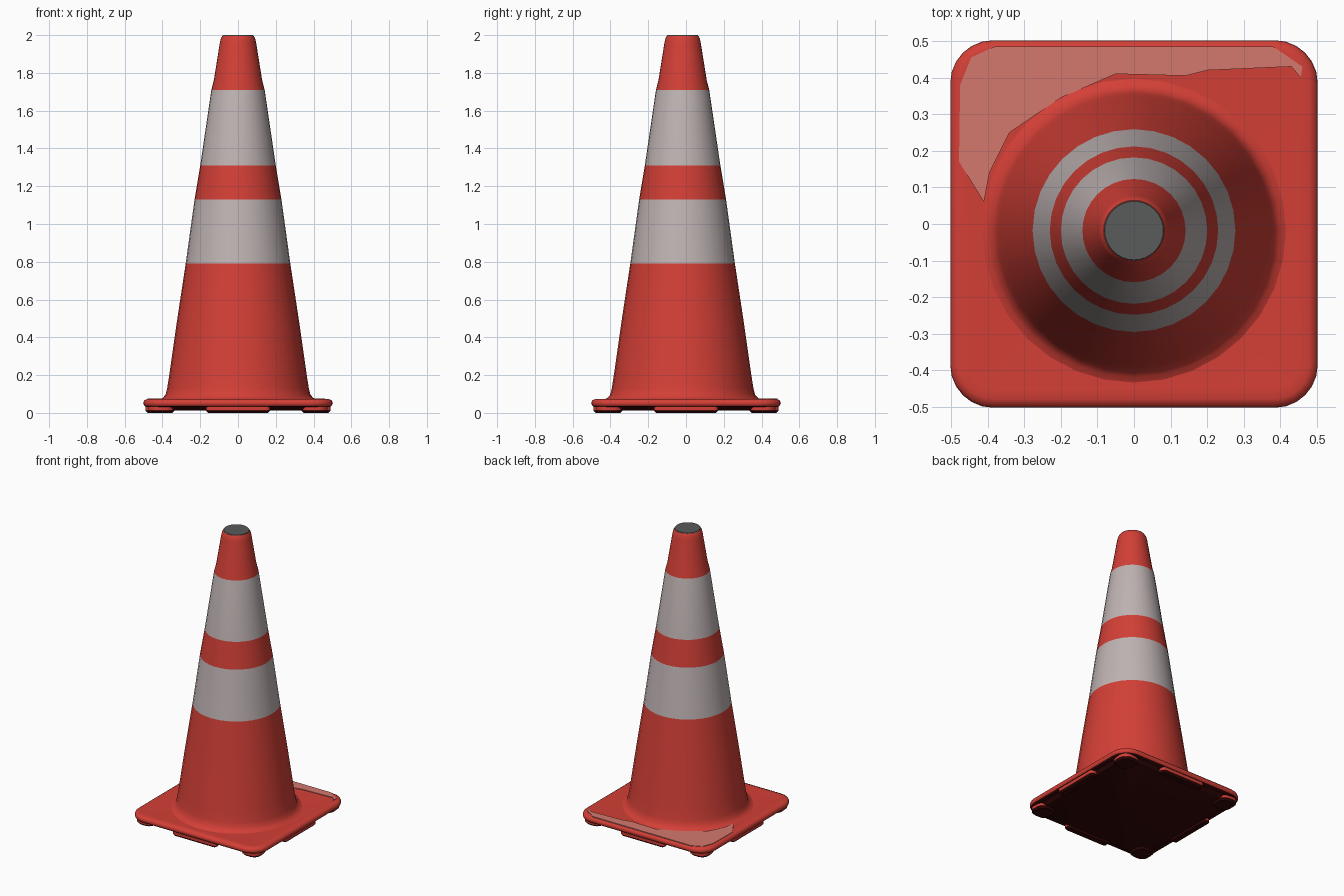
import bpy, bmesh, math

if "Cube" in bpy.data.objects:
    bpy.data.objects.remove(bpy.data.objects["Cube"])


def material(name, rgb):
    m = bpy.data.materials.new(name)
    m.diffuse_color = (*rgb, 1)
    m.use_nodes = True
    m.node_tree.nodes["Principled BSDF"].inputs["Base Color"].default_value = m.diffuse_color
    return m


RED = material("cone_red", (0.65, 0.05, 0.037))
WHITE = material("stripe_grey_white", (0.52, 0.45, 0.45))
GREY = material("cap_grey", (0.10, 0.105, 0.105))
SALMON = material("faded_salmon", (0.66, 0.19, 0.155))
DARK = material("underside_maroon", (0.035, 0.002, 0.002))


def finish(name, bm, mats, rule=None, angle=35):
    bmesh.ops.recalc_face_normals(bm, faces=bm.faces)
    bm.normal_update()
    if rule:
        for f in bm.faces:
            f.material_index = rule(f)
    me = bpy.data.meshes.new(name)
    bm.to_mesh(me)
    bm.free()
    for m in mats:
        me.materials.append(m)
    ob = bpy.data.objects.new(name, me)
    bpy.context.collection.objects.link(ob)
    bpy.ops.object.select_all(action='DESELECT')
    ob.select_set(True)
    bpy.context.view_layer.objects.active = ob
    bpy.ops.object.shade_smooth_by_angle(angle=math.radians(angle))
    return ob


def loft(rings):
    """Closed solid through a stack of equal-length point rings."""
    bm = bmesh.new()
    vs = [[bm.verts.new(p) for p in r] for r in rings]
    n = len(vs[0])
    for a, b in zip(vs, vs[1:]):
        for i in range(n):
            j = (i + 1) % n
            bm.faces.new((a[i], a[j], b[j], b[i]))
    bm.faces.new(vs[0][::-1])
    bm.faces.new(vs[-1])
    return bm


def circle(r, z, n=32):
    return [(r * math.cos(2 * math.pi * i / n), -0.018 + r * math.sin(2 * math.pi * i / n), z)
            for i in range(n)]


def rounded(hx, hy, r, z, cx=0, cy=0, seg=6):
    pts = []
    for k, (sx, sy) in enumerate(((1, 1), (-1, 1), (-1, -1), (1, -1))):
        for i in range(seg + 1):
            a = math.pi / 2 * (k + i / seg)
            pts.append((cx + sx * (hx - r) + r * math.cos(a),
                        cy + sy * (hy - r) + r * math.sin(a), z))
    return pts


# tapered cone body with stripes chosen by height
profile = [(0.425, 0.068), (0.40, 0.078), (0.384, 0.095), (0.375, 0.13), (0.364, 0.2),
           (0.321, 0.5), (0.277, 0.79), (0.230, 1.13), (0.200, 1.31), (0.141, 1.71),
           (0.128, 1.76), (0.096, 1.96), (0.090, 1.985), (0.083, 1.996)]


def stripe(f):
    z = f.calc_center_median().z
    return 1 if 0.79 < z < 1.13 or 1.31 < z < 1.71 else 0


finish("cone_body", loft([circle(r, z) for r, z in profile]), [RED, WHITE], stripe)

# grey top cap
finish("top_cap", loft([circle(0.083, 1.993), circle(0.080, 2.0)]), [GREY])

# square base plate with soft rim
rim = [(0.475, 0.030), (0.495, 0.036), (0.502, 0.050), (0.497, 0.066), (0.478, 0.074), (0.45, 0.072)]
finish("base_plate", loft([rounded(h, h, h - 0.385, z) for h, z in rim]), [RED, DARK],
       lambda f: 1 if f.normal.z < -0.9 else 0, 60)

# dark underside core
finish("base_underside", loft([rounded(0.44, 0.44, 0.1, 0.012), rounded(0.465, 0.465, 0.1, 0.034)]), [DARK])


# feet under the corners and the middle of each edge
def foot(name, cx, cy, hx, hy):
    r = min(hx, hy) * 0.8
    rings = [rounded(hx - 0.012, hy - 0.012, r - 0.012, 0.0, cx, cy),
             rounded(hx, hy, r, 0.012, cx, cy), rounded(hx, hy, r, 0.045, cx, cy)]
    finish(name, loft(rings), [RED, DARK], lambda f: 1 if f.normal.z < -0.5 else 0)


for s in (-1, 1):
    for t in (-1, 1):
        foot("corner_foot", s * 0.405, t * 0.405, 0.07, 0.07)
    foot("side_foot", s * 0.46, 0, 0.03, 0.17)
    foot("end_foot", 0, s * 0.46, 0.17, 0.03)

# faded patch on the back left of the base
outline = [(-0.478, 0.17), (-0.41, 0.06), (-0.395, 0.14), (-0.34, 0.25), (-0.2, 0.345),
           (-0.05, 0.41), (0.14, 0.405), (0.2, 0.42), (0.43, 0.43), (0.455, 0.40),
           (0.46, 0.43), (0.38, 0.485), (-0.38, 0.485), (-0.445, 0.455), (-0.475, 0.38)]
finish("faded_patch", loft([[(x, y, z) for x, y in outline] for z in (0.071, 0.0765)]), [SALMON])
